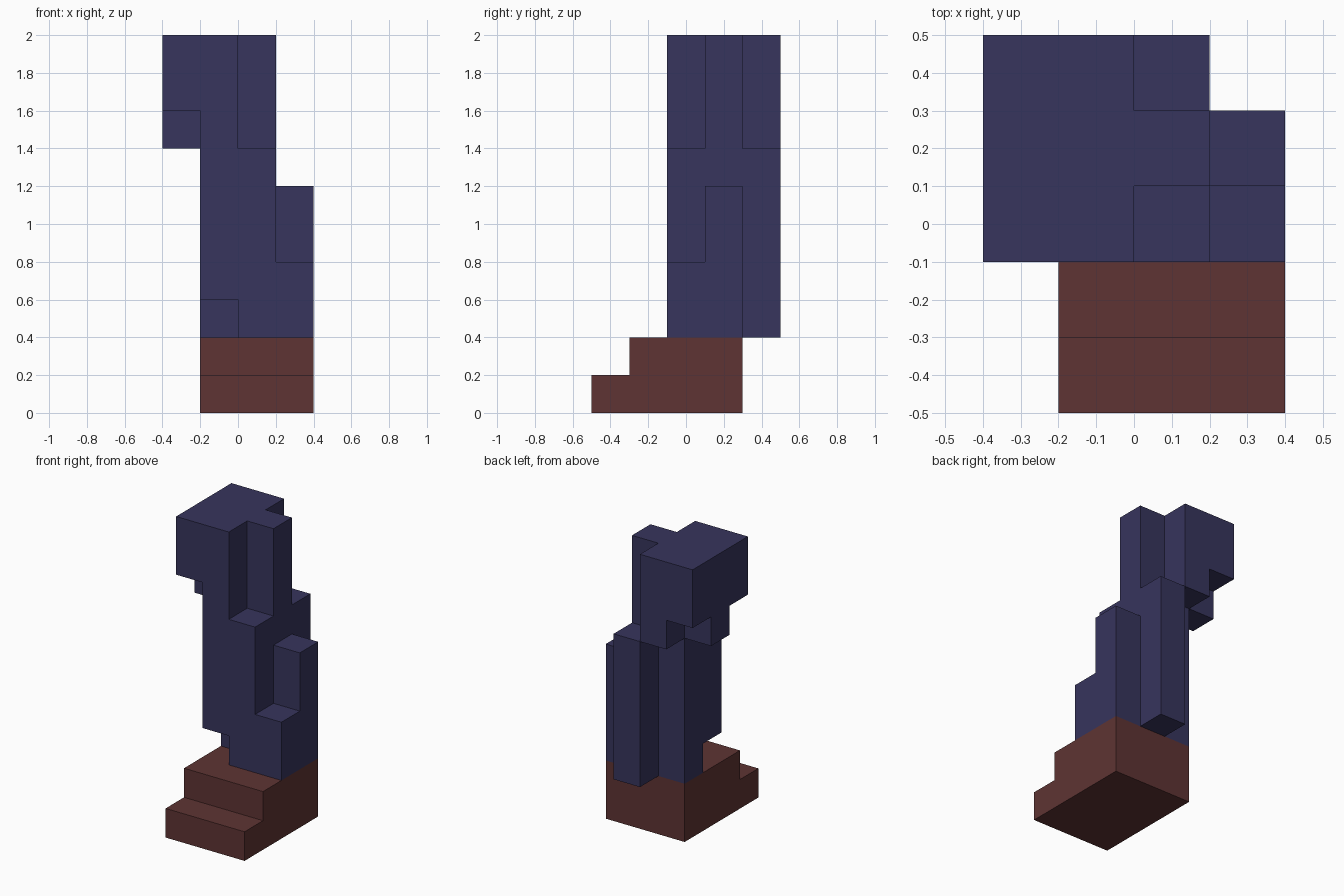
import bpy
import bmesh
import math
from mathutils import Vector

cube = bpy.data.objects.get("Cube")
if cube:
    bpy.data.objects.remove(cube, do_unlink=True)

CELL = 0.2                          # edge length of one block
ORIGIN = Vector((-0.4, -0.5, 0.0))  # corner of the block grid


def make_material(name, rgb):
    mat = bpy.data.materials.new(name)
    mat.use_nodes = True
    mat.diffuse_color = (*rgb, 1)
    mat.node_tree.nodes["Principled BSDF"].inputs["Base Color"].default_value = (*rgb, 1)
    return mat


def block_solid(name, boxes, mat):
    """Fuse boxes given as grid ranges (x0, x1, y0, y1, z0, z1) into one closed skin."""
    cells = {(x, y, z)
             for x0, x1, y0, y1, z0, z1 in boxes
             for x in range(x0, x1) for y in range(y0, y1) for z in range(z0, z1)}
    bm = bmesh.new()
    for cell in cells:
        centre = Vector(cell) + Vector((0.5, 0.5, 0.5))
        for axis in range(3):
            for sign in (-1, 1):
                n = Vector((0, 0, 0))
                n[axis] = sign
                if tuple(int(c + d) for c, d in zip(cell, n)) in cells:
                    continue
                # exposed side: a quad wound counter-clockwise about its normal
                u = Vector((0, 0, 0))
                u[(axis + 1) % 3] = 1
                v = n.cross(u)
                corners = [centre + (n + a * u + b * v) / 2
                           for a, b in ((-1, -1), (1, -1), (1, 1), (-1, 1))]
                bm.faces.new([bm.verts.new(ORIGIN + c * CELL) for c in corners])
    bmesh.ops.remove_doubles(bm, verts=bm.verts, dist=0.001)
    bmesh.ops.dissolve_limit(bm, angle_limit=math.radians(1),
                             verts=bm.verts, edges=bm.edges)
    mesh = bpy.data.meshes.new(name)
    bm.to_mesh(mesh)
    bm.free()
    mesh.materials.append(mat)
    obj = bpy.data.objects.new(name, mesh)
    bpy.context.collection.objects.link(obj)
    return obj


brown = make_material("red brown", (0.112, 0.034, 0.033))
blue = make_material("dark blue", (0.038, 0.035, 0.109))

# Stepped pedestal
block_solid("stepped_pedestal", [
    (1, 4, 0, 4, 0, 1),   # lower step
    (1, 4, 1, 4, 1, 2),   # upper step
], brown)

# Tall blocky pillar with an overhanging head
block_solid("pillar", [
    (1, 3, 3, 4, 2, 10),  # core
    (2, 3, 2, 3, 2, 7),   # front column
    (1, 2, 2, 3, 3, 10),  # front corner, raised off the pedestal
    (2, 3, 4, 5, 2, 7),   # back column
    (3, 4, 3, 4, 2, 6),   # side column
    (3, 4, 2, 3, 2, 4),   # low side block
    (1, 2, 4, 5, 7, 10),  # back of head
    (0, 1, 2, 5, 8, 10),  # head overhang
    (0, 1, 3, 4, 7, 8),   # block under the overhang
], blue)
